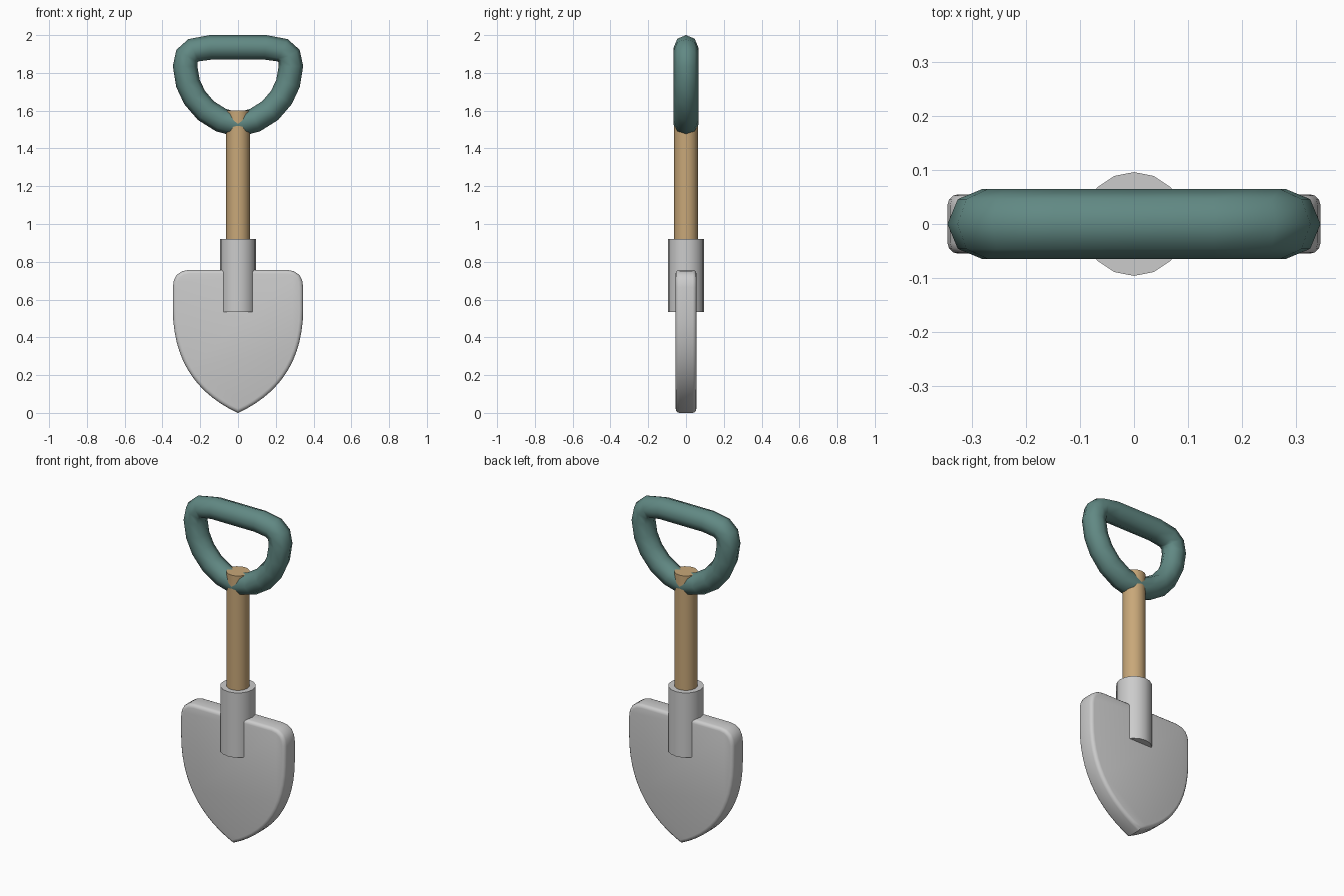
import bpy, bmesh
from math import cos, sin, pi
from mathutils import Vector
from mathutils.geometry import interpolate_bezier

if "Cube" in bpy.data.objects:
    bpy.data.objects.remove(bpy.data.objects["Cube"])


def material(name, rgb):
    mat = bpy.data.materials.new(name)
    mat.diffuse_color = (*rgb, 1)
    mat.use_nodes = True
    mat.node_tree.nodes["Principled BSDF"].inputs["Base Color"].default_value = mat.diffuse_color
    return mat


def finish(obj, mat=None, angle=0.6):
    bpy.ops.object.select_all(action='DESELECT')
    obj.select_set(True)
    bpy.context.view_layer.objects.active = obj
    bpy.ops.object.shade_smooth_by_angle(angle=angle)
    if mat:
        obj.data.materials.append(mat)


def from_bmesh(name, bm, mat=None, angle=0.6):
    bmesh.ops.recalc_face_normals(bm, faces=bm.faces)
    mesh = bpy.data.meshes.new(name)
    bm.to_mesh(mesh)
    bm.free()
    obj = bpy.data.objects.new(name, mesh)
    bpy.context.collection.objects.link(obj)
    finish(obj, mat, angle)


def rod(name, radius, z0, z1, mat=None):
    bpy.ops.mesh.primitive_cylinder_add(vertices=16, radius=radius, depth=z1 - z0,
                                        location=(0, 0, (z0 + z1) / 2))
    bpy.context.object.name = name
    finish(bpy.context.object, mat)


def mirrored(half):
    """Close a right-hand outline, whose ends lie on x = 0, with its mirror image."""
    return half + [(-x, z) for x, z in reversed(half) if x > 1e-5]


wood = material("wood", (0.58, 0.39, 0.19))
teal = material("teal_grip", (0.12, 0.25, 0.23))

# Blade: pointed outline, extruded, with rounded face edges
curve = interpolate_bezier(Vector((0.345, 0.55)), Vector((0.345, 0.28)),
                           Vector((0.22, 0.10)), Vector((0, 0)), 14)
half = [(0, 0.757), (0.26, 0.757), (0.295, 0.75), (0.325, 0.73), (0.34, 0.70), (0.345, 0.665)]
half += [(max(p.x, 0), p.y) for p in curve]
bm = bmesh.new()
face = bm.faces.new([bm.verts.new((x, -0.055, z)) for x, z in mirrored(half)])
ext = bmesh.ops.extrude_face_region(bm, geom=[face])["geom"]
bmesh.ops.translate(bm, vec=(0, 0.11, 0),
                    verts=[v for v in ext if isinstance(v, bmesh.types.BMVert)])
rims = [e for e in bm.edges if abs(e.verts[0].co.y - e.verts[1].co.y) < 1e-5]
bmesh.ops.bevel(bm, geom=rims, offset=0.02, segments=3, profile=0.5, affect='EDGES')
from_bmesh("blade", bm)

# Socket and wooden shaft
rod("socket", 0.096, 0.535, 0.92)
rod("shaft", 0.063, 0.56, 1.6, wood)

# Handle: eight-sided tube swept round a closed D-shaped path
half = [(0, 1.935), (0.145, 1.935), (0.235, 1.92), (0.27, 1.89), (0.28, 1.835),
        (0.265, 1.745), (0.23, 1.67), (0.17, 1.60), (0.09, 1.55), (0, 1.525)]
path = [Vector((x, 0, z)) for x, z in mirrored(half)]
n, sides, radius = len(path), 8, 0.065
bm = bmesh.new()
rings = []
for i, p in enumerate(path):
    tangent = ((path[(i + 1) % n] - p).normalized() + (p - path[i - 1]).normalized()).normalized()
    out = Vector((-tangent.z, 0, tangent.x))
    rings.append([bm.verts.new(p + radius * (cos(a) * out + sin(a) * Vector((0, 1, 0))))
                  for a in (2 * pi * k / sides for k in range(sides))])
for i in range(n):
    a, b = rings[i], rings[(i + 1) % n]
    for k in range(sides):
        m = (k + 1) % sides
        bm.faces.new((a[k], a[m], b[m], b[k]))
from_bmesh("handle", bm, teal, angle=1.4)
